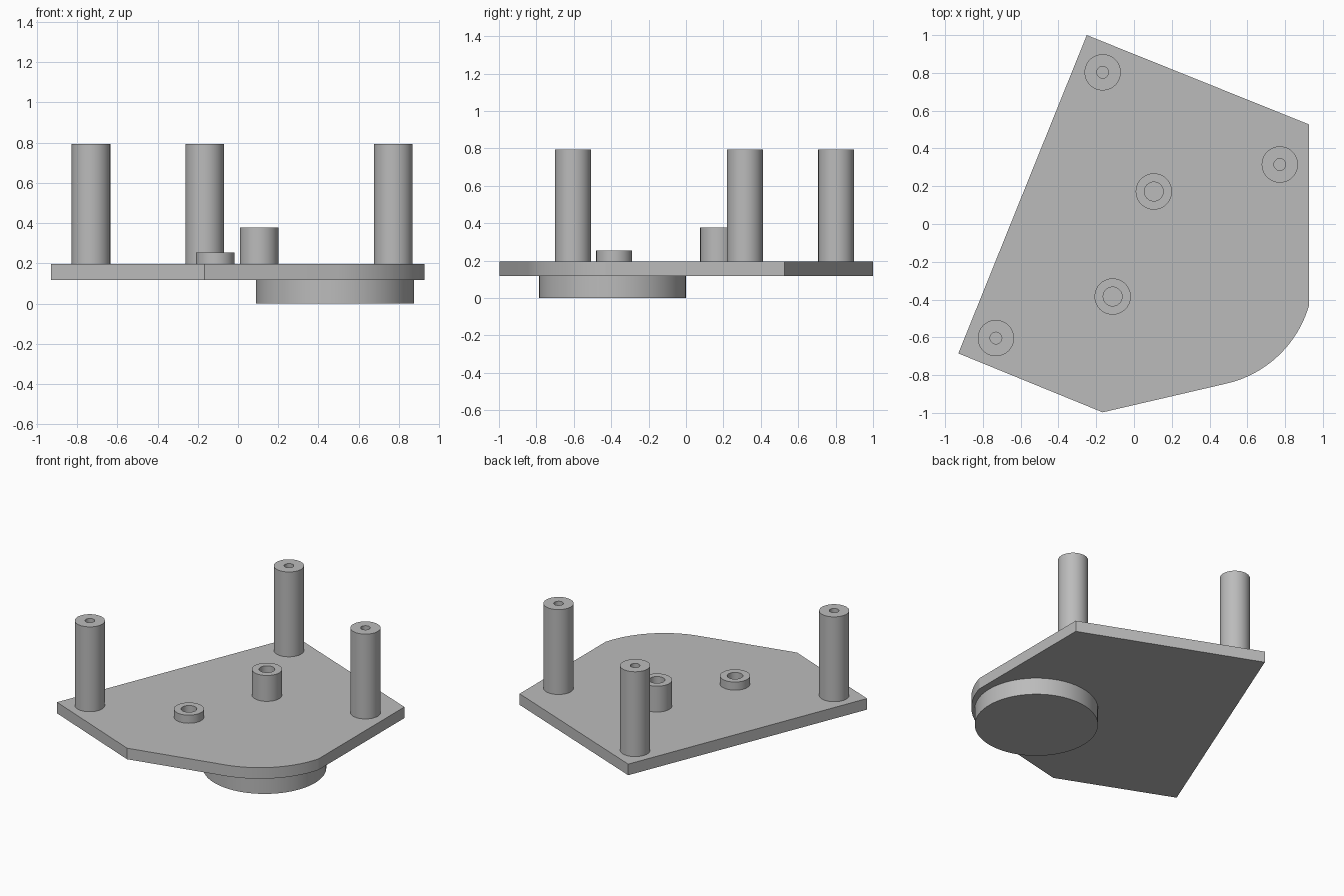
import bpy, bmesh
from math import pi, sin, cos, atan2, radians

cube = bpy.data.objects.get("Cube")
if cube:
    bpy.data.objects.remove(cube, do_unlink=True)

grey = bpy.data.materials.new("plain grey")
grey.use_nodes = True
colour = (0.5, 0.5, 0.5, 1)
grey.diffuse_color = colour
grey.node_tree.nodes["Principled BSDF"].inputs["Base Color"].default_value = colour

DISC_TOP, PLATE_TOP = 0.118, 0.196
EMBED = 0.01


def finish(name, bm, smooth=True):
    bmesh.ops.recalc_face_normals(bm, faces=bm.faces)
    mesh = bpy.data.meshes.new(name)
    bm.to_mesh(mesh)
    bm.free()
    mesh.materials.append(grey)
    obj = bpy.data.objects.new(name, mesh)
    bpy.context.collection.objects.link(obj)
    bpy.ops.object.select_all(action='DESELECT')
    obj.select_set(True)
    bpy.context.view_layer.objects.active = obj
    if smooth:
        bpy.ops.object.shade_smooth_by_angle(angle=radians(15))
    return obj


def prism(name, outline, z0, z1):
    bm = bmesh.new()
    face = bm.faces.new([bm.verts.new((x, y, z0)) for x, y in outline])
    new = bmesh.ops.extrude_face_region(bm, geom=[face], use_keep_orig=True)["geom"]
    for v in new:
        if isinstance(v, bmesh.types.BMVert):
            v.co.z = z1
    return finish(name, bm)


def arc(cx, cy, r, a0, a1, n):
    return [(cx + r * cos(a0 + (a1 - a0) * i / n),
             cy + r * sin(a0 + (a1 - a0) * i / n)) for i in range(n + 1)]


def tube(name, x, y, top, r_out, r_in, n=64):
    """Hollow boss whose closed rectangular section is revolved."""
    bm = bmesh.new()
    z0 = PLATE_TOP - EMBED
    section = [(r_in, z0), (r_in, top), (r_out, top), (r_out, z0)]
    rings = [[bm.verts.new((x + r * cos(2 * pi * i / n), y + r * sin(2 * pi * i / n), z))
              for i in range(n)] for r, z in section]
    for k in range(4):
        a, b = rings[k], rings[(k + 1) % 4]
        for i in range(n):
            j = (i + 1) % n
            bm.faces.new((a[i], a[j], b[j], b[i]))
    return finish(name, bm)


# Base plate with one broad rounded corner
cx, cy, r = 0.356, -0.266, 0.594
start = atan2(-0.845 - cy, 0.49 - cx)
end = atan2(-0.43 - cy, 0.927 - cx)
outline = [(-0.25, 1.0), (-0.93, -0.685), (-0.166, -0.997)]
outline += arc(cx, cy, r, start, end, 24) + [(0.927, 0.527)]
prism("base_plate", outline, DISC_TOP, PLATE_TOP)

# Round foot under the plate
prism("round_foot", arc(0.483, -0.393, 0.393, 0, 2 * pi, 96)[:-1], 0, DISC_TOP)

# Tall posts with narrow holes
for label, x, y in (("back", -0.166, 0.803), ("left", 0.772, 0.315), ("right", -0.731, -0.604)):
    tube(label + "_post", x, y, 0.793, 0.096, 0.031)

# Short bosses with wider holes
tube("medium_boss", 0.105, 0.172, 0.378, 0.096, 0.05)
tube("low_boss", -0.113, -0.384, 0.253, 0.096, 0.05)
